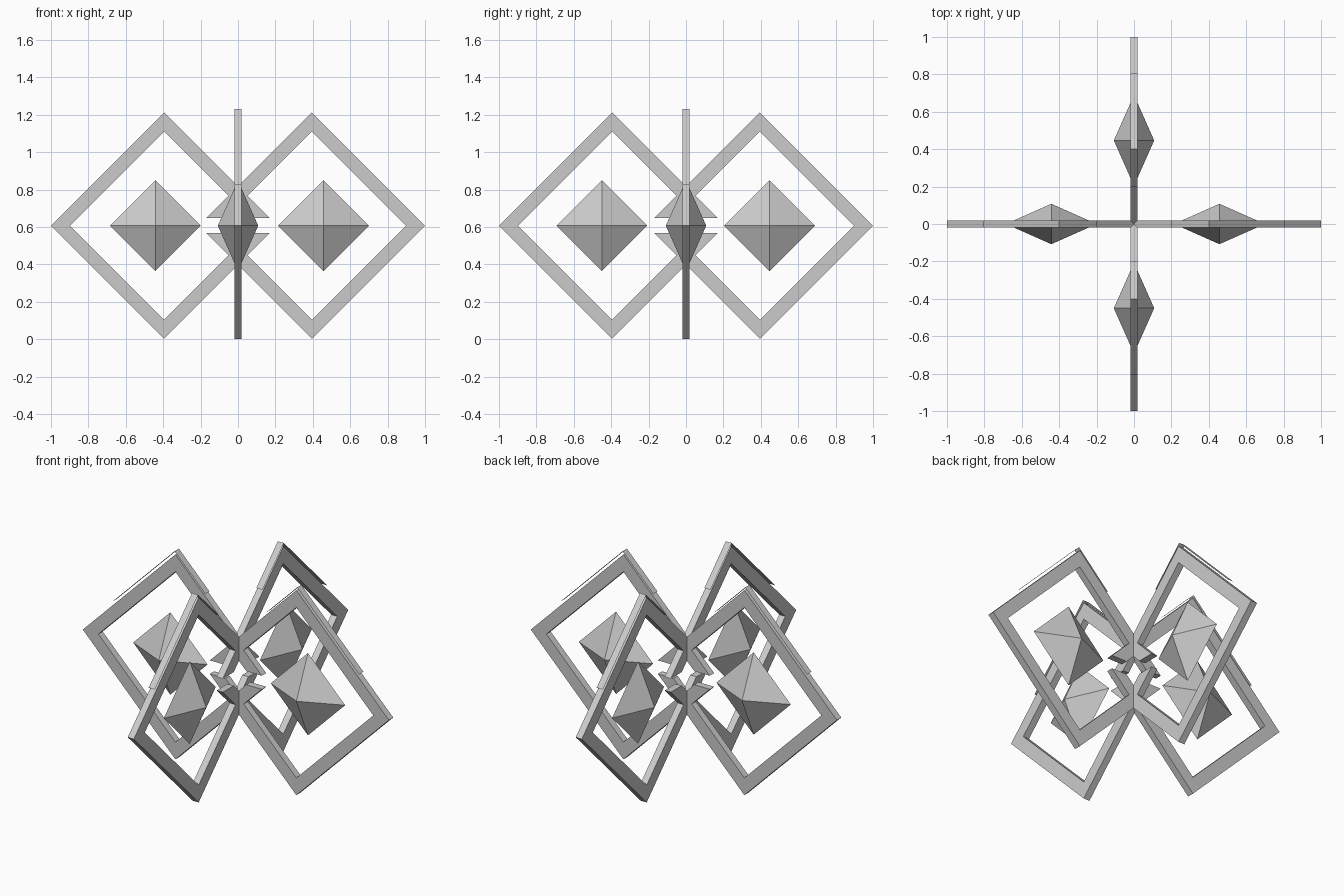
import bpy, bmesh, math
from mathutils import Matrix, Vector

if "Cube" in bpy.data.objects:
    bpy.data.objects.remove(bpy.data.objects["Cube"])

ZC = 0.607      # height of the middle
CX = 0.395      # frame centre distance from the axis
OUT, INN = 0.605, 0.503   # outer / inner half diagonals
GAP = 0.04      # half height of the cut at the inner corner
T = 0.02        # half thickness


def finish(bm, name, angle):
    bmesh.ops.transform(bm, matrix=Matrix.Rotation(angle, 4, 'Z'), verts=bm.verts)
    me = bpy.data.meshes.new(name)
    bm.to_mesh(me)
    bm.free()
    bpy.context.collection.objects.link(bpy.data.objects.new(name, me))


def diamond_path(r):
    # Open diamond, starting and ending at the inner gap
    return [(CX - r + GAP, ZC + GAP), (CX, ZC + r), (CX + r, ZC),
            (CX, ZC - r), (CX - r + GAP, ZC - GAP)]


def frame(name, angle):
    bm = bmesh.new()
    rings = [[bm.verts.new((x, -T, z)) for x, z in diamond_path(r)] for r in (OUT, INN)]
    o, i = rings
    faces = [bm.faces.new((o[k], o[k + 1], i[k + 1], i[k])) for k in range(4)]
    ext = bmesh.ops.extrude_face_region(bm, geom=faces, use_keep_orig=True)
    moved = [v for v in ext['geom'] if isinstance(v, bmesh.types.BMVert)]
    bmesh.ops.translate(bm, verts=moved, vec=(0, 2 * T, 0))
    bmesh.ops.recalc_face_normals(bm, faces=bm.faces)
    finish(bm, name, angle)


def strip(name, angle):
    # Thin sheet hovering just above the frame's upper edges
    bm = bmesh.new()
    pts = [(0.20, 1.03), (0.40, 1.23), (0.805, 0.825)]
    rows = [[bm.verts.new((x, y, z)) for y in (-T, T)] for x, z in pts]
    for a, b in zip(rows, rows[1:]):
        bm.faces.new((a[0], b[0], b[1], a[1]))
    finish(bm, name, angle)


def crystal(name, angle, dist):
    # Flattened octahedron
    bm = bmesh.new()
    ring = [bm.verts.new((dist + 0.243 * x, 0.108 * y, ZC))
            for x, y in ((1, 0), (0, 1), (-1, 0), (0, -1))]
    top = bm.verts.new((dist, 0, ZC + 0.243))
    bot = bm.verts.new((dist, 0, ZC - 0.243))
    for k in range(4):
        a, b = ring[k], ring[(k + 1) % 4]
        bm.faces.new((a, b, top))
        bm.faces.new((b, a, bot))
    finish(bm, name, angle)


# Four arms: right, back, left, front
for k, (side, dist) in enumerate((("right", 0.457), ("back", 0.447),
                                  ("left", 0.442), ("front", 0.45))):
    ang = k * math.pi / 2
    frame("diamond_frame_" + side, ang)
    strip("edge_strip_" + side, ang)
    crystal("crystal_" + side, ang, dist)
